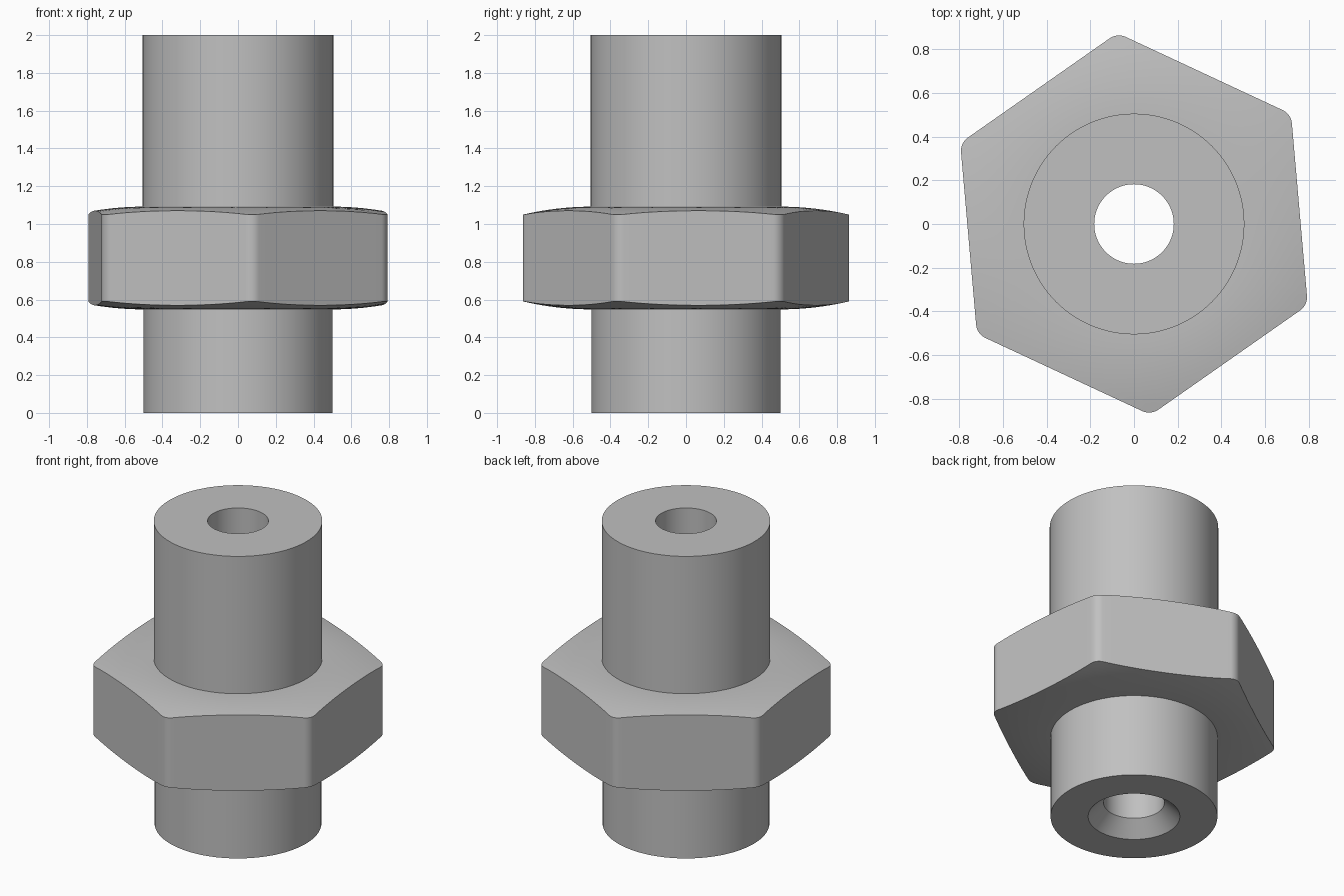
import bpy
import bmesh
from math import sin, cos, pi, radians, hypot, atan2

if "Cube" in bpy.data.objects:
    bpy.data.objects.remove(bpy.data.objects["Cube"], do_unlink=True)

steel = bpy.data.materials.new("grey_steel")
steel.use_nodes = True
steel.diffuse_color = (0.53, 0.53, 0.53, 1)
steel.node_tree.nodes["Principled BSDF"].inputs["Base Color"].default_value = steel.diffuse_color


def ring_solid(name, loops):
    """Join equal-length point loops into a closed ring-shaped solid."""
    bm = bmesh.new()
    rings = [[bm.verts.new(p) for p in loop] for loop in loops]
    for a, b in zip(rings, rings[1:] + rings[:1]):
        for i in range(len(a)):
            bm.faces.new((a[i - 1], a[i], b[i], b[i - 1]))
    bmesh.ops.recalc_face_normals(bm, faces=bm.faces)
    mesh = bpy.data.meshes.new(name)
    bm.to_mesh(mesh)
    bm.free()
    mesh.materials.append(steel)
    obj = bpy.data.objects.new(name, mesh)
    bpy.context.collection.objects.link(obj)
    bpy.ops.object.select_all(action='DESELECT')
    obj.select_set(True)
    bpy.context.view_layer.objects.active = obj
    bpy.ops.object.shade_smooth_by_angle()
    return obj


# Tube: bored, with a wider upper half and a countersunk lower end
MID, BORE, SINK = 0.82, 0.182, 0.275
profile = [(SINK, 0), (0.5, 0), (0.5, MID), (0.505, MID),
           (0.505, 2), (BORE, 2), (BORE, SINK - BORE)]
SIDES = 128
ring_solid("bored_tube", [[(r * cos(2 * pi * i / SIDES), r * sin(2 * pi * i / SIDES), z)
                           for i in range(SIDES)] for r, z in profile])

# Hexagon outline with rounded corners and subdivided flats
APOTHEM, ROUND = 0.76, 0.075
corner_dist = (APOTHEM - ROUND) / cos(pi / 6)
outline = []
for k in range(6):
    mid = radians(35 + 60 * k)
    arc = [mid + radians(a) for a in range(-30, 31, 6)]
    pts = [(corner_dist * cos(mid) + ROUND * cos(a),
            corner_dist * sin(mid) + ROUND * sin(a)) for a in arc]
    nxt = mid + pi / 3
    end = (corner_dist * cos(nxt) + ROUND * cos(arc[-1]),
           corner_dist * sin(nxt) + ROUND * sin(arc[-1]))
    x, y = pts[-1]
    flat = [(x + (end[0] - x) * j / 16, y + (end[1] - y) * j / 16) for j in range(1, 16)]
    outline += pts + flat


def dome_loop(t, side):
    """Loop between the hidden inner circle (t=0) and the outline (t=1)."""
    loop = []
    for x, y in outline:
        r = 0.45 + t * (hypot(x, y) - 0.45)
        a = atan2(y, x)
        drop = 0.32 * max(r - 0.5, 0) ** 2
        loop.append((r * cos(a), r * sin(a), MID + side * (0.272 - drop)))
    return loop


# Hex collar: domed above and below
STEPS = 10
ring_solid("hex_collar",
           [dome_loop(i / STEPS, 1) for i in range(STEPS + 1)]
           + [dome_loop(i / STEPS, -1) for i in range(STEPS, -1, -1)])
